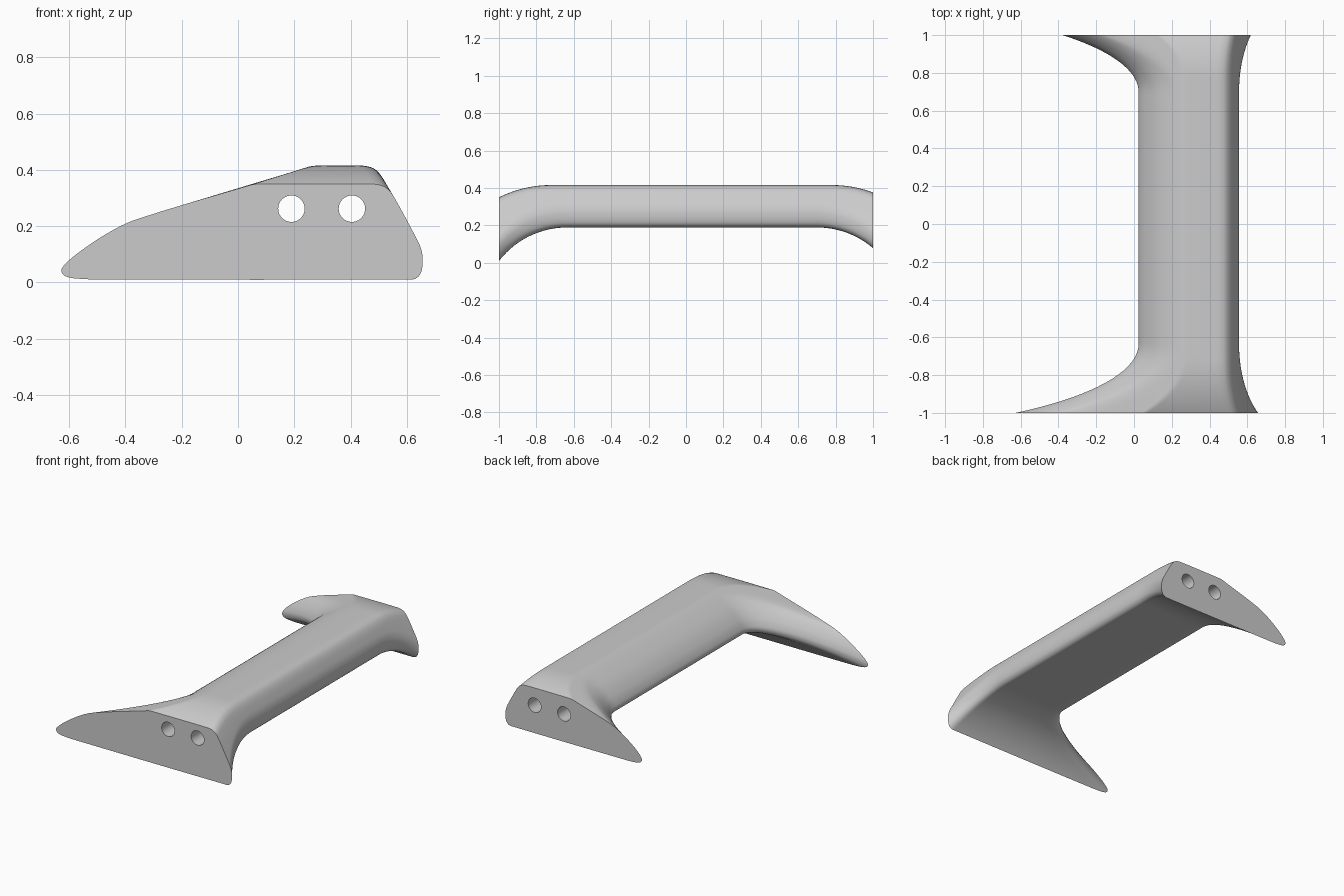
import bpy, bmesh
from math import sqrt, radians, pi, cos
from mathutils import Vector
from mathutils.geometry import interpolate_bezier

cube = bpy.data.objects.get("Cube")
if cube:
    bpy.data.objects.remove(cube)

grey = bpy.data.materials.new("plain grey")
grey.use_nodes = True
colour = (0.6, 0.6, 0.6, 1)
grey.diffuse_color = colour
grey.node_tree.nodes["Principled BSDF"].inputs["Base Color"].default_value = colour

# Cross-section key points (x, z): long nose in the bar and at the flared foot
NOSE_BAR = [(.2, .19), (.09, .19), (.04, .2), (.025, .22), (.03, .245),
            (.06, .29), (.12, .345), (.2, .391)]
NOSE_FOOT = [(-.5, 0), (-.6, .003), (-.65, .012), (-.664, .032), (-.65, .055),
             (-.6, .097), (-.5, .163), (-.4, .212)]
TOP_LEFT = [(.235, .406), (.26, .413), (.285, .415)]
TOP_RIGHT = [(.44, .415), (.47, .41), (.49, .4), (.51, .378)]
HEEL = [(.532, .34), (.548, .305), (.556, .265), (.55, .215), (.53, .193), (.495, .19)]
FOOT_DROP, TOP_DROP = .19, .066


def arc_drop(y, start, radius):
    """Fall of a circular bend that begins at the given distance along the bar."""
    s = max(0, y - start)
    return radius - sqrt(radius ** 2 - s ** 2)


def shifted(points, dx, dz):
    return [Vector((x + dx, z + dz)) for x, z in points]


def smooth_loop(points, steps=4):
    """Closed smooth curve through the key points."""
    n, out = len(points), []
    tangent = [(points[(i + 1) % n] - points[i - 1]).normalized() for i in range(n)]
    for i in range(n):
        j = (i + 1) % n
        a, b = points[i], points[j]
        h = (b - a).length / 3
        out += interpolate_bezier(a, a + tangent[i] * h, b - tangent[j] * h, b, steps + 1)[:-1]
    return out


def section(y):
    """Outline of the handle at y: nose, crown and heel slide down their slopes."""
    low = arc_drop(-y, .635, .46) + arc_drop(y, .7, .46)
    top = arc_drop(-y, .72, .63) + arc_drop(y, .78, .63)
    f = low / FOOT_DROP
    nose = [Vector(a).lerp(Vector(b), f) for a, b in zip(NOSE_BAR, NOSE_FOOT)]
    points = nose + shifted(TOP_LEFT, -3.2 * top, -top)
    points += shifted(TOP_RIGHT, .6 * top, -top) + shifted(HEEL, .56 * low, -low)
    return smooth_loop(points)


# Handle body lofted from end to end
N = 24
ends = [1 - .4 * (1 - cos(pi / 2 * i / N)) for i in range(N + 1)]
stations = [-y for y in ends] + [y for y in reversed(ends)]
bm = bmesh.new()
rings = [[bm.verts.new((x, y, max(z, 0))) for x, z in section(y)] for y in stations]
for a, b in zip(rings, rings[1:]):
    for i in range(len(a)):
        j = (i + 1) % len(a)
        bm.faces.new((a[i], a[j], b[j], b[i]))
bm.faces.new(rings[0])
bm.faces.new(rings[-1])
bmesh.ops.recalc_face_normals(bm, faces=bm.faces)
mesh = bpy.data.meshes.new("handle_body")
bm.to_mesh(mesh)
bm.free()
handle = bpy.data.objects.new("handle_body", mesh)
bpy.context.collection.objects.link(handle)
mesh.materials.append(grey)

# Two round bores along the whole handle
for x in (.19, .405):
    bpy.ops.mesh.primitive_cylinder_add(vertices=48, radius=.047, depth=3,
                                        location=(x, 0, .262), rotation=(radians(90), 0, 0))
    cutter = bpy.context.object
    cutter.name = "bore_cutter"
    cutter.hide_render = True
    cutter.data.materials.append(grey)
    bore = handle.modifiers.new("bore", "BOOLEAN")
    bore.operation = "DIFFERENCE"
    bore.solver = "EXACT"
    bore.object = cutter
    bpy.context.view_layer.objects.active = handle
    bpy.ops.object.modifier_apply(modifier=bore.name)
    bpy.data.objects.remove(cutter)

# Smooth sides with crisp end faces
bpy.ops.object.select_all(action="DESELECT")
handle.select_set(True)
bpy.context.view_layer.objects.active = handle
bpy.ops.object.shade_smooth_by_angle(angle=radians(35))
